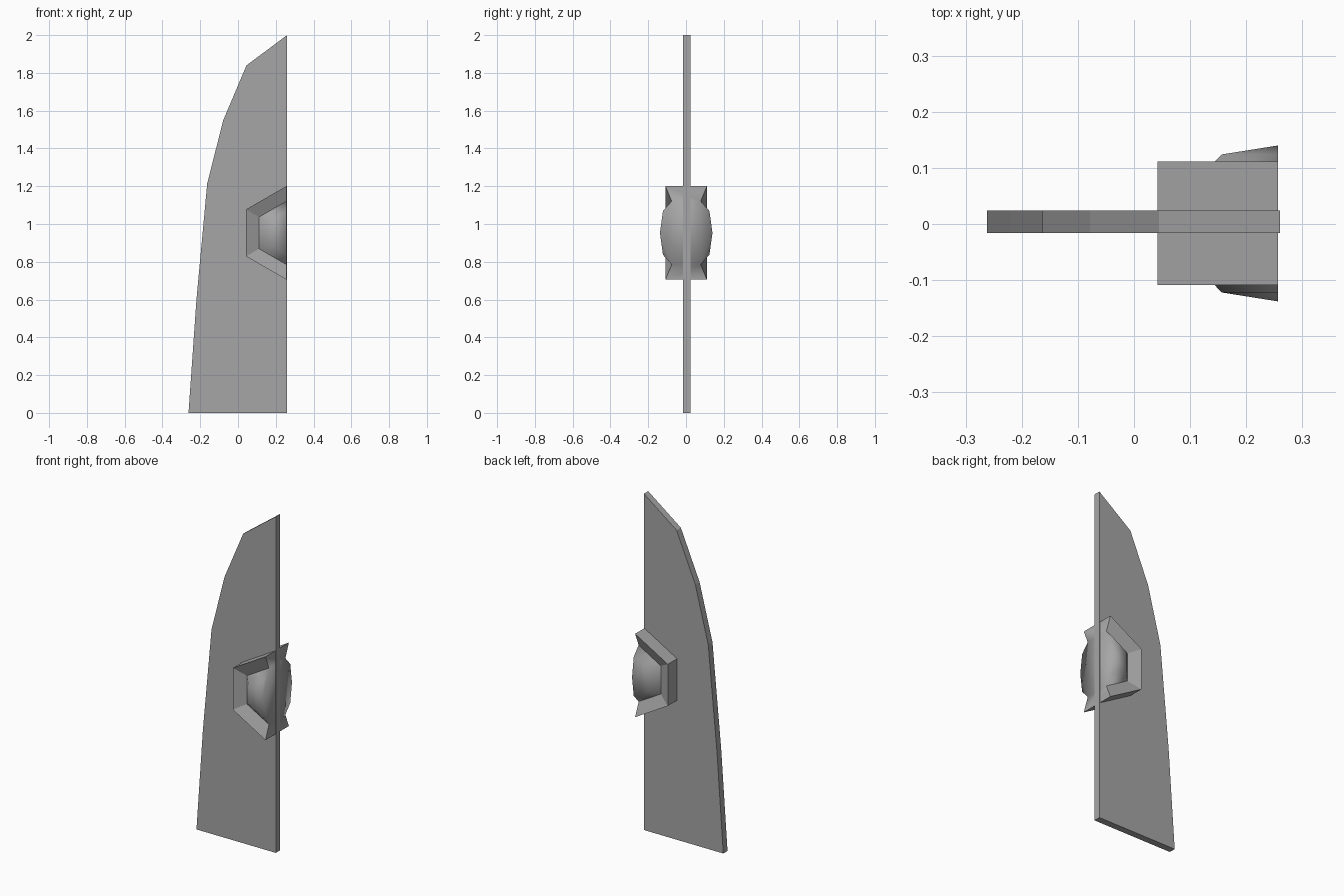
import bpy, bmesh, math
from mathutils import Vector

cube = bpy.data.objects.get("Cube")
if cube:
    bpy.data.objects.remove(cube, do_unlink=True)

grey = bpy.data.materials.new("mid_grey")
grey.use_nodes = True
colour = (0.38, 0.38, 0.38, 1)
grey.diffuse_color = colour
grey.node_tree.nodes["Principled BSDF"].inputs["Base Color"].default_value = colour


def finish(name, bm):
    bmesh.ops.recalc_face_normals(bm, faces=bm.faces[:])
    mesh = bpy.data.meshes.new(name)
    bm.to_mesh(mesh)
    bm.free()
    mesh.materials.append(grey)
    obj = bpy.data.objects.new(name, mesh)
    bpy.context.collection.objects.link(obj)
    return obj


# Tapered flat panel with a straight edge on the left
outline = [(-0.262, 0), (0.26, 0), (0.26, 2), (0.045, 1.84),
           (-0.078, 1.55), (-0.163, 1.215), (-0.22, 0.6)]
front_y, back_y = -0.016, 0.024
bm = bmesh.new()
face = bm.faces.new([bm.verts.new((x, front_y, z)) for x, z in outline])
ext = bmesh.ops.extrude_face_region(bm, geom=[face])
bmesh.ops.translate(bm, vec=(0, back_y - front_y, 0),
                    verts=[g for g in ext["geom"] if isinstance(g, bmesh.types.BMVert)])
finish("panel", bm)

# Half-hexagon boss: rim, sloped groove and dome on both sides
centre = Vector((0.257, 0.001, 0.953))
half = [(0, 0.139), (0.116, 0.123), (0.168, 0.077), (0.248, 0.11)]
profile = half + [(r, -y) for r, y in reversed(half)]
bm = bmesh.new()
verts = [bm.verts.new(centre + Vector((0, y, r))) for r, y in profile]
edges = [bm.edges.new(pair) for pair in zip(verts, verts[1:])]
bmesh.ops.spin(bm, geom=verts + edges, cent=centre, axis=(0, -1, 0),
               angle=math.pi, steps=3)
bmesh.ops.remove_doubles(bm, verts=bm.verts[:], dist=0.0005)

# Smooth dome faces, flat everywhere else
for f in bm.faces:
    f.smooth = all(math.hypot(v.co.x - centre.x, v.co.z - centre.z) < 0.18
                   for v in f.verts)

# Close the straight cut side
bmesh.ops.contextual_create(bm, geom=[e for e in bm.edges if e.is_boundary])
finish("hub_boss", bm)
